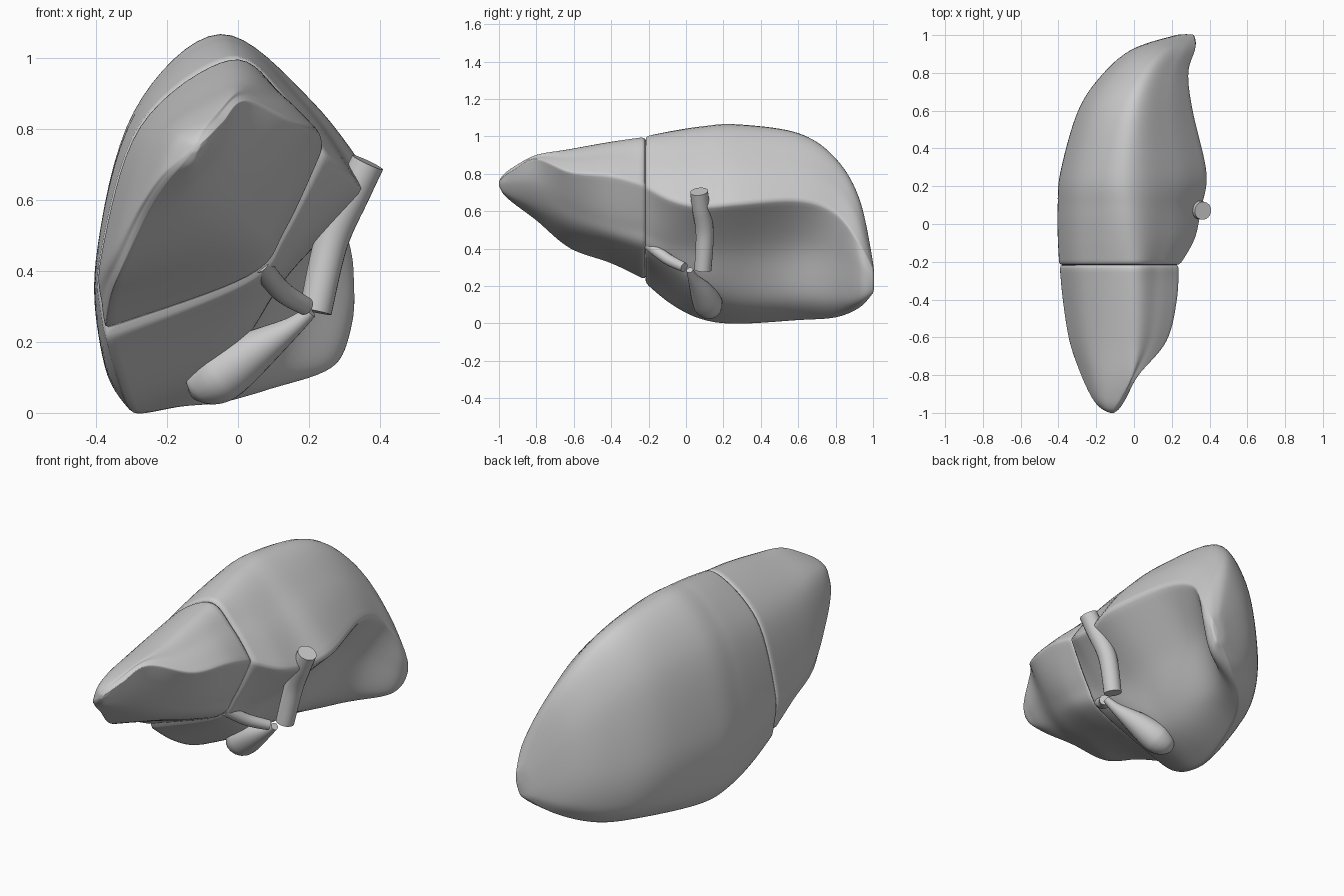
import bpy, bmesh
from mathutils import Vector


def spline(pts, n):
    """Catmull-Rom samples through points of any dimension."""
    pts = [Vector(p) for p in pts]
    out = []
    for i in range(len(pts) - 1):
        a, b, c, d = pts[max(i - 1, 0)], pts[i], pts[i + 1], pts[min(i + 2, len(pts) - 1)]
        for k in range(n):
            t = k / n
            out.append(0.5 * (2 * b + (c - a) * t + (2 * a - 5 * b + 4 * c - d) * t * t
                              + (3 * b - a - 3 * c + d) * t ** 3))
    return out + [pts[-1]]


def section(s):
    """Closed xz outline: domed outer side, then hollow inner side."""
    B, L, T, E, V1, V2 = [Vector(s[i:i + 2]) for i in range(1, 13, 2)]
    low = Vector((B.x + .75 * (L.x - B.x), L.y + .7 * (B.y - L.y)))
    high = Vector((T.x + .70 * (L.x - T.x), L.y + .66 * (T.y - L.y)))
    back = (T + E) / 2 + Vector((.1, .07)) * (E - T).length * .6
    outer = spline([B, low, L, high, T, back, E], 8)
    inner = spline([E, V1, V2, B], 10)
    return [(p.x, s[0], p.y) for p in outer[:-1] + inner[:-1]]


def loft(name, stations, smooth):
    bm = bmesh.new()
    rings = [[bm.verts.new(p) for p in section(s)] for s in spline(stations, 9)]
    n = len(rings[0])
    for a, b in zip(rings, rings[1:]):
        for i in range(n):
            j = (i + 1) % n
            bm.faces.new((a[i], a[j], b[j], b[i]))
    for r in (rings[0], rings[-1]):
        mid = bm.verts.new(sum((v.co for v in r), Vector()) / n)
        for i in range(n):
            bm.faces.new((r[i], r[(i + 1) % n], mid))
    bmesh.ops.recalc_face_normals(bm, faces=bm.faces)
    me = bpy.data.meshes.new(name)
    bm.to_mesh(me)
    bm.free()
    me.shade_smooth()
    ob = bpy.data.objects.new(name, me)
    bpy.context.collection.objects.link(ob)
    m = ob.modifiers.new("soft_edges", 'SMOOTH')
    m.factor, m.iterations = .5, smooth


def tube(name, pts):
    """Round tube through (x, y, z, radius) points."""
    cu = bpy.data.curves.new(name, 'CURVE')
    cu.dimensions = '3D'
    cu.bevel_depth, cu.bevel_resolution, cu.use_fill_caps = 1, 8, True
    sm = spline(pts, 8)
    sp = cu.splines.new('POLY')
    sp.points.add(len(sm) - 1)
    for p, s in zip(sp.points, sm):
        p.co = (s[0], s[1], s[2], 1)
        p.radius = max(s[3], .002)
    sp.use_smooth = True
    ob = bpy.data.objects.new(name, cu)
    bpy.context.collection.objects.link(ob)


# Lobes; each station: y, then x,z of lower edge, flank, crest, back edge, two hollow points
loft("left_lobe", [
    (-1.0, -.125, .735, -.128, .742, -.115, .76, -.105, .757, -.108, .747, -.115, .737),
    (-.975, -.165, .69, -.175, .71, -.108, .795, -.075, .785, -.088, .745, -.123, .70),
    (-.92, -.205, .64, -.22, .675, -.08, .835, -.04, .82, -.07, .745, -.13, .67),
    (-.80, -.26, .55, -.275, .60, -.03, .895, .025, .88, -.025, .74, -.125, .62),
    (-.62, -.33, .40, -.335, .50, -.02, .93, .175, .81, .05, .63, -.07, .51),
    (-.40, -.36, .32, -.37, .45, -.02, .97, .23, .79, .12, .555, .005, .435),
    (-.205, -.375, .225, -.388, .44, -.02, 1.0, .24, .735, .135, .51, .03, .375)], 4)
loft("right_lobe", [
    (-.225, -.375, .22, -.388, .44, -.02, 1.0, .24, .735, .135, .50, .03, .37),
    (-.08, -.34, .10, -.398, .43, -.03, 1.03, .325, .66, .15, .44, .02, .29),
    (.08, -.31, .02, -.40, .43, -.04, 1.055, .36, .625, .15, .41, -.01, .18),
    (.27, -.28, -.005, -.388, .42, -.05, 1.067, .39, .64, .15, .40, -.05, .12),
    (.60, -.16, .015, -.295, .40, -.02, 1.02, .315, .66, .12, .41, 0, .13),
    (.80, -.03, .03, -.16, .35, .05, .885, .29, .59, .19, .38, .10, .13),
    (.93, .13, .085, .0, .32, .15, .66, .325, .42, .315, .30, .26, .13),
    (1.005, .26, .17, .24, .22, .27, .30, .315, .28, .315, .23, .29, .17)], 4)

# Large vein, short duct and gallbladder on the hollow side
tube("large_vein", [(.365, .07, .705, .048), (.325, .08, .62, .048),
                    (.262, .10, .48, .048), (.218, .09, .285, .046)])
tube("short_duct", [(.06, -.20, .42, .03), (.12, -.10, .345, .03), (.19, -.01, .30, .026)])
tube("gallbladder", [(.205, .02, .285, .018), (.15, .04, .24, .03), (.05, .08, .175, .06),
                     (-.03, .11, .12, .077), (-.07, .122, .095, .075),
                     (-.11, .134, .073, .055), (-.128, .14, .062, .032), (-.138, .142, .058, .004)])
